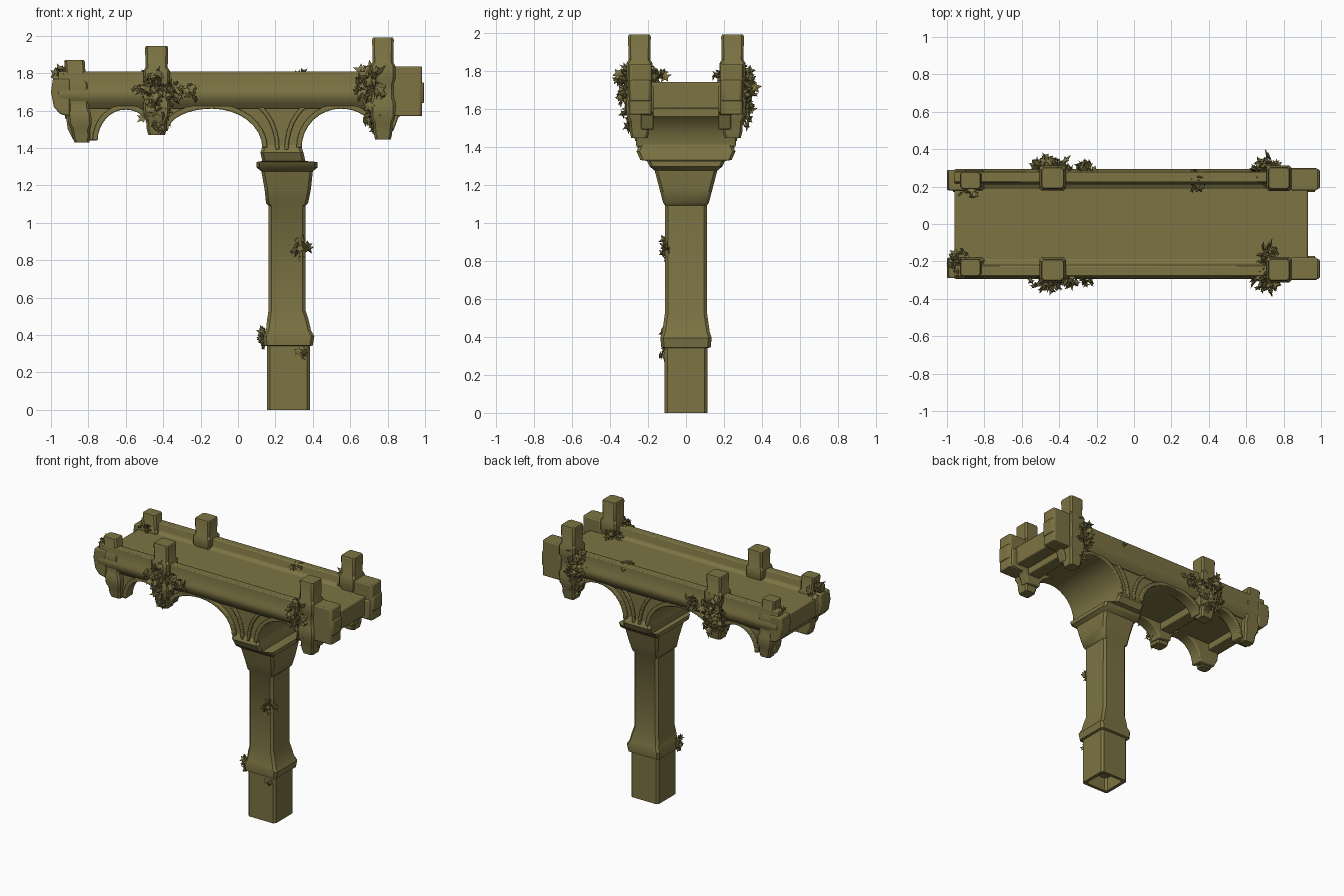
import bpy, bmesh, math, random
from mathutils import Vector, Euler

if "Cube" in bpy.data.objects:
    bpy.data.objects.remove(bpy.data.objects["Cube"])

random.seed(7)
olive = bpy.data.materials.new("olive_stone")
olive.diffuse_color = (0.2, 0.172, 0.057, 1)
olive.use_nodes = True
olive.node_tree.nodes["Principled BSDF"].inputs["Base Color"].default_value = olive.diffuse_color


def finish(bm, name, bevel=0.0):
    bmesh.ops.recalc_face_normals(bm, faces=bm.faces[:])
    me = bpy.data.meshes.new(name)
    bm.to_mesh(me)
    bm.free()
    me.materials.append(olive)
    ob = bpy.data.objects.new(name, me)
    bpy.context.collection.objects.link(ob)
    if bevel:
        m = ob.modifiers.new("soft_edges", "BEVEL")
        m.width, m.segments, m.limit_method = bevel, 2, "ANGLE"
        m.angle_limit = math.radians(35)
    bpy.ops.object.select_all(action="DESELECT")
    bpy.context.view_layer.objects.active = ob
    ob.select_set(True)
    bpy.ops.object.shade_smooth_by_angle(angle=math.radians(35))
    return ob


def loft(name, rings, c=0.015, bevel=0.0):
    """Stack of chamfered rectangles (x0, x1, y0, y1, z)."""
    bm = bmesh.new()
    prev = first = None
    for x0, x1, y0, y1, z in rings:
        pts = [(x0 + c, y0), (x1 - c, y0), (x1, y0 + c), (x1, y1 - c),
               (x1 - c, y1), (x0 + c, y1), (x0, y1 - c), (x0, y0 + c)]
        ring = [bm.verts.new((x, y, z)) for x, y in pts]
        if prev:
            for i in range(8):
                j = (i + 1) % 8
                bm.faces.new((prev[i], prev[j], ring[j], ring[i]))
        else:
            first = ring
        prev = ring
    bm.faces.new(first)
    bm.faces.new(prev)
    return finish(bm, name, bevel)


def prism(name, pts, a, b, axis="y", bevel=0.008):
    """Extrude an outline: (x, z) along y, or (y, z) along x."""
    bm = bmesh.new()
    put = (lambda p, t: (p[0], t, p[1])) if axis == "y" else (lambda p, t: (t, p[0], p[1]))
    va = [bm.verts.new(put(p, a)) for p in pts]
    vb = [bm.verts.new(put(p, b)) for p in pts]
    n = len(pts)
    for i in range(n):
        bm.faces.new((va[i], va[(i + 1) % n], vb[(i + 1) % n], vb[i]))
    bm.faces.new(va)
    bm.faces.new(vb)
    return finish(bm, name, bevel)


def box(name, x0, x1, y0, y1, z0, z1):
    return loft(name, [(x0, x1, y0, y1, z0), (x0, x1, y0, y1, z1)], 0.01, 0.01)


def quarter(x0, z0, xa, za, n=8):
    """Quarter ellipse from springing (x0, z0) to apex (xa, za)."""
    return [(xa + (x0 - xa) * math.cos(t), z0 + (za - z0) * math.sin(t))
            for t in (i * math.pi / 2 / n for i in range(n + 1))]


def arch(x0, z0, xa, za, x1, z1):
    return quarter(x0, z0, xa, za) + quarter(x1, z1, xa, za)[::-1][1:]


def rib(name, path, w, y0, y1):
    """Raised moulding that follows a path in the xz plane, w thick upward."""
    off = []
    for i, p in enumerate(path):
        a, b = path[max(i - 1, 0)], path[min(i + 1, len(path) - 1)]
        d = Vector((b[0] - a[0], b[1] - a[1])).normalized()
        off.append((p[0] - d.y * w, p[1] + d.x * w))
    return prism(name, path + off[::-1], y0, y1, bevel=0.006)


# column with hollow foot, base moulding, shaft and capital
col = [(.18, .36, .09, .10), (.18, .36, .09, 0), (.155, .385, .113, 0),
       (.155, .385, .113, .34), (.14, .40, .13, .345), (.135, .408, .135, .395),
       (.15, .39, .125, .425), (.155, .378, .117, .48), (.163, .362, .11, .53),
       (.163, .36, .11, 1.09), (.15, .375, .12, 1.105), (.142, .39, .14, 1.18),
       (.125, .40, .165, 1.275), (.10, .425, .19, 1.295), (.10, .425, .205, 1.325),
       (.13, .36, .24, 1.33), (.12, .35, .26, 1.375), (.128, .342, .25, 1.40),
       (.135, .338, .21, 1.45), (.13, .34, .21, 1.56)]
loft("column", [(a, b, -h, h, z) for a, b, h, z in col], 0.016)

# arches, left to right
end_arch = arch(-.75, 1.44, -.60, 1.605, -.48, 1.50)
big_arch = arch(-.375, 1.49, -.14, 1.61, .13, 1.40)
right_arch = arch(.34, 1.40, .55, 1.61, .72, 1.49)

# deck body with the barrel vault springing from the column
vault = ([(-.96, 1.74), (-.96, 1.6), (-.14, 1.61)] + quarter(.13, 1.40, -.14, 1.61)[::-1][1:]
         + quarter(.34, 1.40, .55, 1.61) + [(.93, 1.6), (.93, 1.74)])
prism("deck_and_vault", vault, -.22, .22)

# pierced side walls, rails, arch mouldings
wall = ([(-.97, 1.72), (-.97, 1.6), (-.92, 1.57), (-.91, 1.50), (-.88, 1.44)] + end_arch
        + big_arch + right_arch + [(.83, 1.49), (.86, 1.57), (.97, 1.58), (.97, 1.72)])
rail = [(.18, 1.735), (.213, 1.755), (.225, 1.81), (.278, 1.81), (.282, 1.72), (.293, 1.70),
        (.29, 1.665), (.27, 1.635), (.25, 1.61), (.18, 1.62)]
for s, side in ((-1, "front"), (1, "back")):
    prism(side + "_arch_wall", wall, s * .17, s * .238)
    prism(side + "_rail", [(s * y, z) for y, z in rail], -.96, .9, "x", 0.006)
    for i, a in enumerate((end_arch, big_arch, right_arch)):
        rib(f"{side}_arch_rim_{i}", a, .028, s * .2, s * .262)
    # fan ribs rising from the capital
    rib(side + "_fan_rib_left", quarter(.20, 1.39, .02, 1.645)[::-1], .022, s * .2, s * .256)
    rib(side + "_fan_rib_right", quarter(.27, 1.39, .45, 1.645), .022, s * .2, s * .256)
    # stepped end blocks
    o = .01 if s > 0 else -.01
    ys = lambda a, b: sorted((s * a + o, s * b + o))
    box(side + "_right_end_block", .83, .985, *ys(.17, .29), 1.57, 1.835)
    box(side + "_right_end_band", .82, .995, *ys(.175, .285), 1.64, 1.75)
    prism(side + "_left_end_block", [(-.9, 1.77), (-.99, 1.77), (-1.0, 1.70), (-.985, 1.62),
                                     (-.95, 1.58), (-.9, 1.57)], s * .18, s * .29)

# posts with hanging piers: centre x, half width, centre y, half depth, top, bottom
tiers = [(.72, 0), (.85, .06), (.9, .16), (1.12, .22), (1.15, .36), (1.0, .40), (1.0, .55),
         (1.15, .60), (1.15, .72), (.95, .76), (1.0, .98), (.92, 1)]
for name, cx, hx, hy, top, bot in (("left_post", -.875, .055, .047, 1.87, 1.43),
                                   ("middle_post", -.435, .062, .058, 1.945, 1.47),
                                   ("right_post", .775, .058, .06, 1.99, 1.445)):
    for s, side in ((-1, "front"), (1, "back")):
        cy = s * (.245 if hx > .056 else .233)
        off = .04 if name == "left_post" else 0
        loft(f"{side}_{name}", [(cx - hx * k + off * (1 - f), cx + hx * k + off * (1 - f),
                                 cy - hy * k, cy + hy * k, bot + (top - bot) * f)
                                for k, f in tiers], 0.012)
    # cross beam joining the pair under the deck
    box(name.replace("post", "cross_beam"), cx - .05, cx + .05, -.2, .2, 1.555, 1.65)


def ivy(name, c, r, n, size=0.038):
    """Cluster of pointed leaves scattered in an ellipsoid."""
    bm = bmesh.new()
    for _ in range(n):
        d = Vector([random.gauss(0, 1) for _ in range(3)]).normalized() * random.random() ** .5
        pos = Vector(c) + Vector([d[i] * r[i] for i in range(3)])
        rot = Euler([random.uniform(0, 6.28) for _ in range(3)]).to_matrix()
        k = size * random.uniform(.6, 1.15)
        up = bm.verts.new(pos + rot @ Vector((0, 0, k * .4)))
        dn = bm.verts.new(pos - rot @ Vector((0, 0, k * .15)))
        rim = []
        for i in range(10):
            q = k * (random.uniform(.8, 1.1) if i % 2 == 0 else .45)
            t = i * math.pi / 5
            rim.append(bm.verts.new(pos + rot @ Vector((q * math.cos(t), q * math.sin(t), 0))))
        for i in range(10):
            a, b = rim[i], rim[(i + 1) % 10]
            bm.faces.new((up, a, b))
            bm.faces.new((dn, b, a))
    finish(bm, name)


# ivy around the posts, along the rails and on the column
for s, side in ((-1, "front"), (1, "back")):
    ivy(side + "_middle_ivy", (-.44, s * .30, 1.68), (.12, .06, .17), 85)
    ivy(side + "_middle_ivy_trail", (-.29, s * .30, 1.70), (.11, .04, .06), 24, .032)
    ivy(side + "_middle_ivy_foot", (-.42, s * .27, 1.54), (.06, .06, .06), 20, .032)
    ivy(side + "_right_ivy", (.71, s * .29, 1.72), (.08, .085, .13), 75)
    ivy(side + "_right_ivy_foot", (.72, s * .27, 1.56), (.05, .05, .07), 18, .032)
ivy("right_inner_ivy", (.71, -.17, 1.77), (.06, .07, .04), 22, .032)
ivy("left_end_ivy", (-.94, -.20, 1.79), (.05, .08, .05), 26, .032)
ivy("left_back_ivy", (-.89, .18, 1.77), (.05, .04, .03), 12, .03)
ivy("rail_ivy", (.33, .22, 1.785), (.05, .07, .03), 18, .03)
ivy("shaft_ivy", (.335, -.10, .87), (.05, .03, .08), 24, .03)
ivy("base_ivy_left", (.135, -.10, .38), (.02, .03, .08), 14, .03)
ivy("base_ivy_right", (.35, -.115, .31), (.04, .02, .04), 12, .027)
